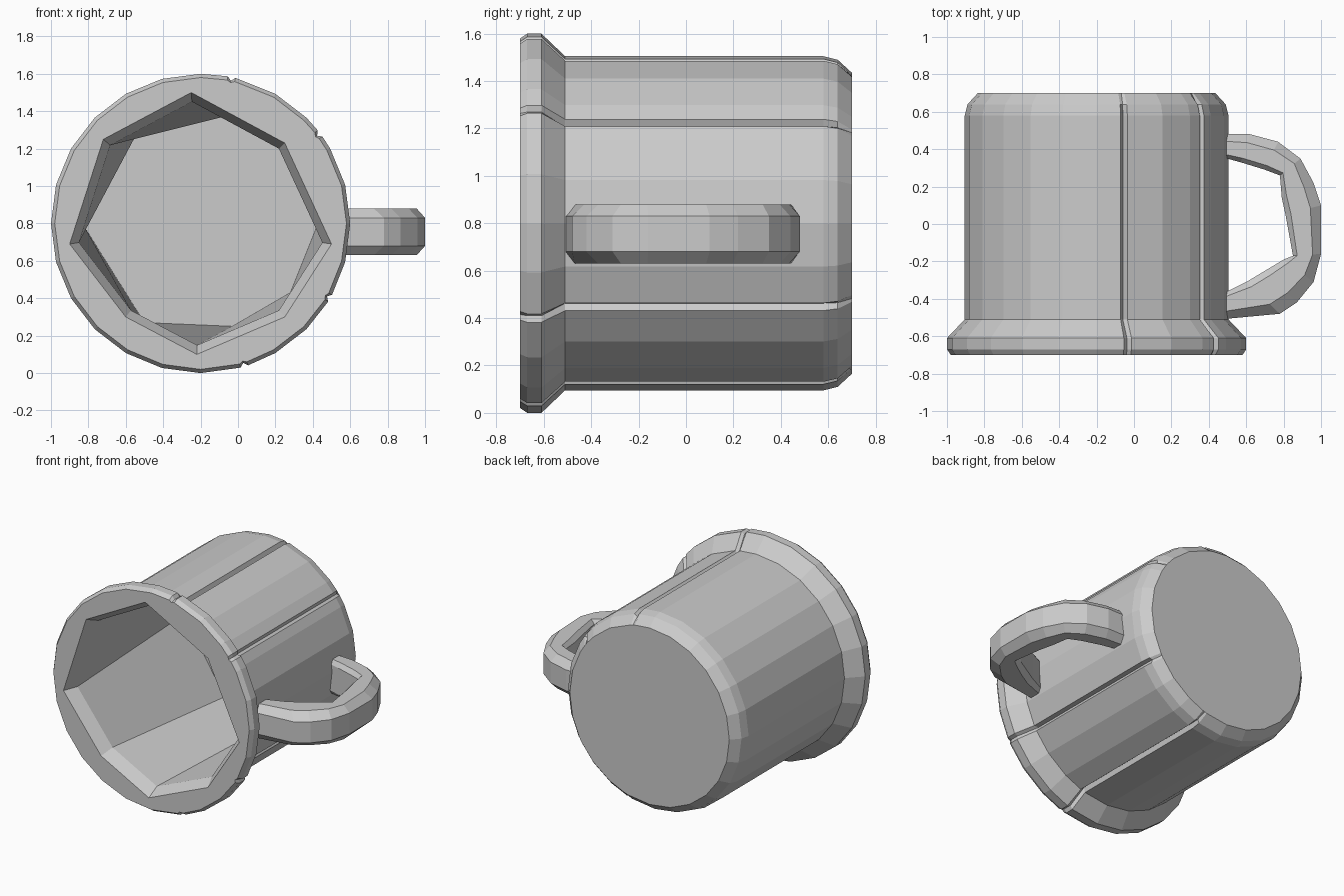
import bpy, bmesh, math

if "Cube" in bpy.data.objects:
    bpy.data.objects.remove(bpy.data.objects["Cube"])

CX, CZ = -0.2, 0.8  # mug axis, running along y


def finish(name, bm):
    bmesh.ops.recalc_face_normals(bm, faces=bm.faces)
    mesh = bpy.data.meshes.new(name)
    bm.to_mesh(mesh)
    bm.free()
    obj = bpy.data.objects.new(name, mesh)
    bpy.context.collection.objects.link(obj)
    return obj


def loft(bm, rings):
    """Join consecutive closed rings of vertices with quads."""
    for a, b in zip(rings, rings[1:]):
        n = len(a)
        for i in range(n):
            j = (i + 1) % n
            bm.faces.new((a[i], a[j], b[j], b[i]))


# Around the axis: 24 sides plus a few thin lengthwise grooves
grooves = (37, 78, 287, 330)
section = [(a, 0) for a in range(0, 360, 15) if all(abs(a - g) > 4 for g in grooves)]
for g in grooves:
    section += [(g - 1.5, 0), (g, 1), (g + 1.5, 0)]
section.sort()


def outer_ring(bm, y, radius, depth):
    ring = []
    for angle, groove in section:
        r = radius - groove * depth
        t = math.radians(angle)
        ring.append(bm.verts.new((CX + r * math.cos(t), y, CZ + r * math.sin(t))))
    return ring


# Mug body: flared rim, straight wall, chamfered base
bm = bmesh.new()
profile = [(-0.70, 0.78, 0.01), (-0.67, 0.80, 0.02), (-0.61, 0.80, 0.02),
           (-0.51, 0.705, 0.03), (0.58, 0.705, 0.03), (0.64, 0.69, 0.02), (0.70, 0.635, 0.0)]
outer = [outer_ring(bm, *p) for p in profile]
loft(bm, outer)
bm.faces.new(outer[-1])

# Coarse eight-sided cavity, twisting slightly towards the floor
mouth = [(-0.72, 1.25), (-0.25, 1.50), (0.25, 1.23), (0.50, 0.69),
         (0.25, 0.30), (-0.22, 0.10), (-0.60, 0.30), (-0.90, 0.69)]
floor = [(-0.52, 1.32), (-0.04, 1.38), (0.26, 1.25), (0.42, 0.78),
         (0.28, 0.43), (-0.03, 0.25), (-0.50, 0.27), (-0.82, 0.78)]
lip = [(CX + (x - CX) * 0.93, CZ + (z - CZ) * 0.93) for x, z in mouth]
inner = [[bm.verts.new((x, y, z)) for x, z in pts]
         for y, pts in ((-0.70, mouth), (-0.61, lip), (0.56, floor))]
loft(bm, inner)
bm.faces.new(inner[-1])

# Flat front of the rim between the outer edge and the mouth
front_edges = [e for e in bm.edges if e.is_boundary]
bmesh.ops.triangle_fill(bm, edges=front_edges, use_beauty=True, normal=(0, -1, 0))
finish("mug_body", bm)

# Handle: chamfered bar lofted between outer and inner outlines (x, y)
outline = [((0.46, 0.48), (0.46, 0.36)), ((0.62, 0.48), (0.57, 0.33)),
           ((0.77, 0.44), (0.70, 0.29)), ((0.89, 0.35), (0.78, 0.26)),
           ((0.96, 0.22), (0.79, 0.14)), ((1.00, 0.10), (0.81, 0.05)),
           ((1.00, -0.16), (0.85, -0.17)), ((0.96, -0.31), (0.80, -0.19)),
           ((0.87, -0.42), (0.70, -0.25)), ((0.78, -0.48), (0.60, -0.31)),
           ((0.46, -0.51), (0.46, -0.38))]
# cross-section: (0 = outer edge .. 1 = inner edge, height)
cross = [(0, 0.68), (0.3, 0.63), (0.85, 0.63), (1, 0.66),
         (1, 0.85), (0.85, 0.88), (0.3, 0.88), (0, 0.83)]
bm = bmesh.new()
rings = [[bm.verts.new((o[0] + (i[0] - o[0]) * t, o[1] + (i[1] - o[1]) * t, z))
          for t, z in cross] for o, i in outline]
loft(bm, rings)
bm.faces.new(rings[0])
bm.faces.new(rings[-1])
finish("mug_handle", bm)
